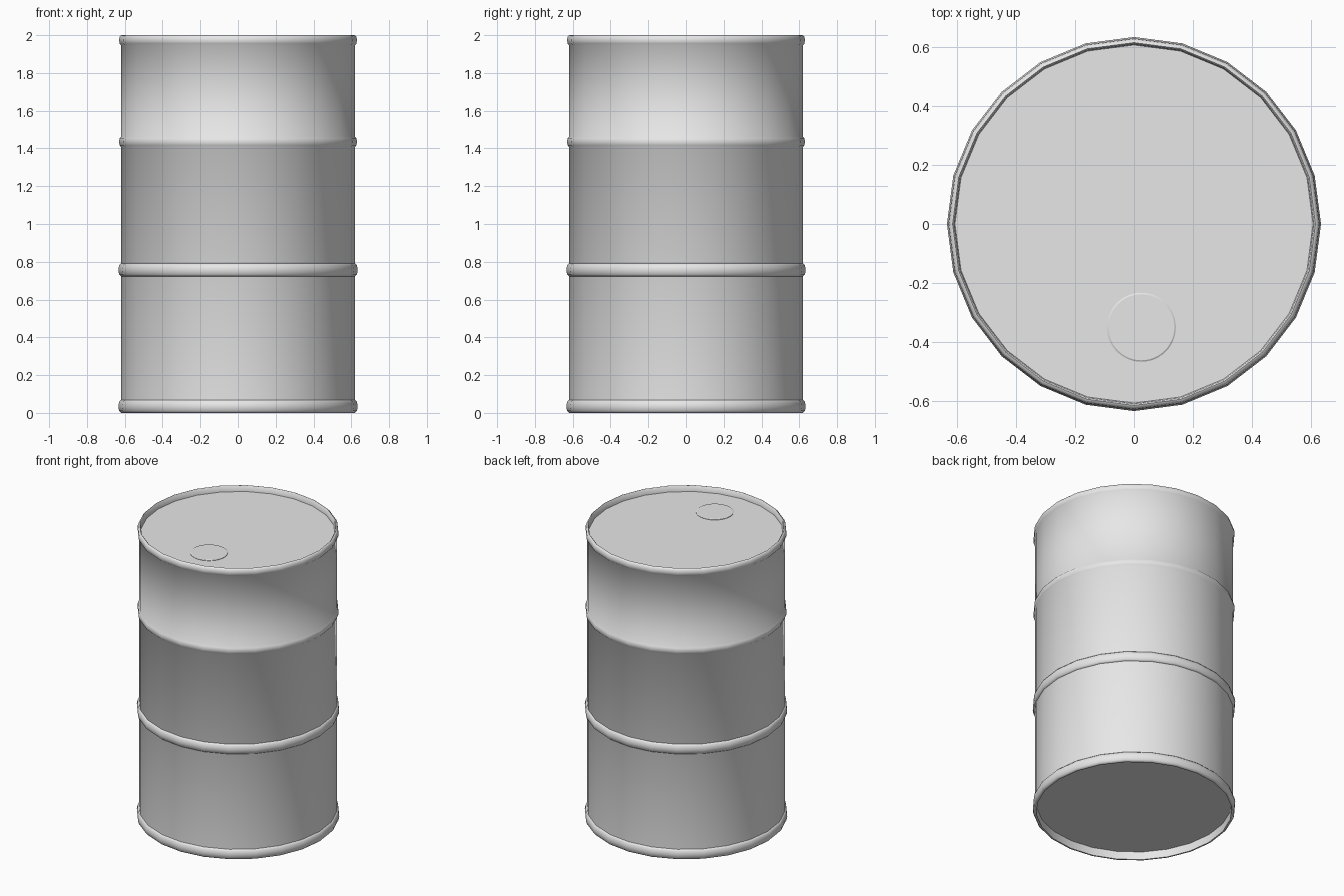
import bpy
import bmesh
import math

SIDES = 24
R = 0.62

cube = bpy.data.objects.get("Cube")
if cube:
    bpy.data.objects.remove(cube, do_unlink=True)

steel = bpy.data.materials.new("grey_steel")
steel.use_nodes = True
grey = (0.8, 0.8, 0.8, 1)
steel.diffuse_color = grey
steel.node_tree.nodes["Principled BSDF"].inputs["Base Color"].default_value = grey


def lathe(name, profile, sides=SIDES, centre=(0, 0), closed=False, angle=50):
    """Spin (radius, z) points about the vertical; radius 0 marks a pole."""
    bm = bmesh.new()
    rings = []
    for r, z in profile:
        if r == 0:
            rings.append([bm.verts.new((0, 0, z))] * sides)
        else:
            turns = [math.tau * i / sides for i in range(sides)]
            rings.append([bm.verts.new((r * math.cos(t), r * math.sin(t), z)) for t in turns])
    pairs = list(zip(rings, rings[1:]))
    if closed:
        pairs.append((rings[-1], rings[0]))
    for a, b in pairs:
        for i in range(sides):
            j = (i + 1) % sides
            corners = list(dict.fromkeys((a[i], a[j], b[j], b[i])))
            bm.faces.new(corners)
    bmesh.ops.recalc_face_normals(bm, faces=bm.faces)
    mesh = bpy.data.meshes.new(name)
    bm.to_mesh(mesh)
    bm.free()
    mesh.materials.append(steel)
    obj = bpy.data.objects.new(name, mesh)
    obj.location = (*centre, 0)
    bpy.context.collection.objects.link(obj)
    bpy.ops.object.select_all(action="DESELECT")
    obj.select_set(True)
    bpy.context.view_layer.objects.active = obj
    bpy.ops.object.shade_smooth_by_angle(angle=math.radians(angle))
    return obj


def bead(z, half, out):
    """Half-round bulge on the outside of the wall, listed upwards."""
    steps = 4
    return [(R + out * math.sin(math.pi * i / steps),
             z - half * math.cos(math.pi * i / steps)) for i in range(steps + 1)]


# Drum wall with rolled upper ridge and lip, closed by recessed ends
wall = [(0, 0.055), (0.61, 0.055), (0.61, 0.0), (R, 0.0)]
wall += bead(1.435, 0.027, 0.01)
wall += bead(1.973, 0.025, 0.01)
wall += [(R - 0.005, 2.0), (0.61, 1.995), (0.607, 1.96), (0, 1.96)]
lathe("drum_body", wall)

# Separate hoops around the lower half
for name, z in (("bottom_hoop", 0.034), ("middle_hoop", 0.757)):
    hoop = [(R - 0.005, z - 0.034)] + bead(z, 0.034, 0.014) + [(R - 0.005, z + 0.034)]
    lathe(name, hoop, closed=True, angle=60)

# Filler cap in the lid
cap = [(0.117, 1.957), (0.117, 1.963), (0.112, 1.966), (0, 1.966)]
lathe("filler_cap", cap, sides=48, centre=(0.025, -0.35), angle=30)
